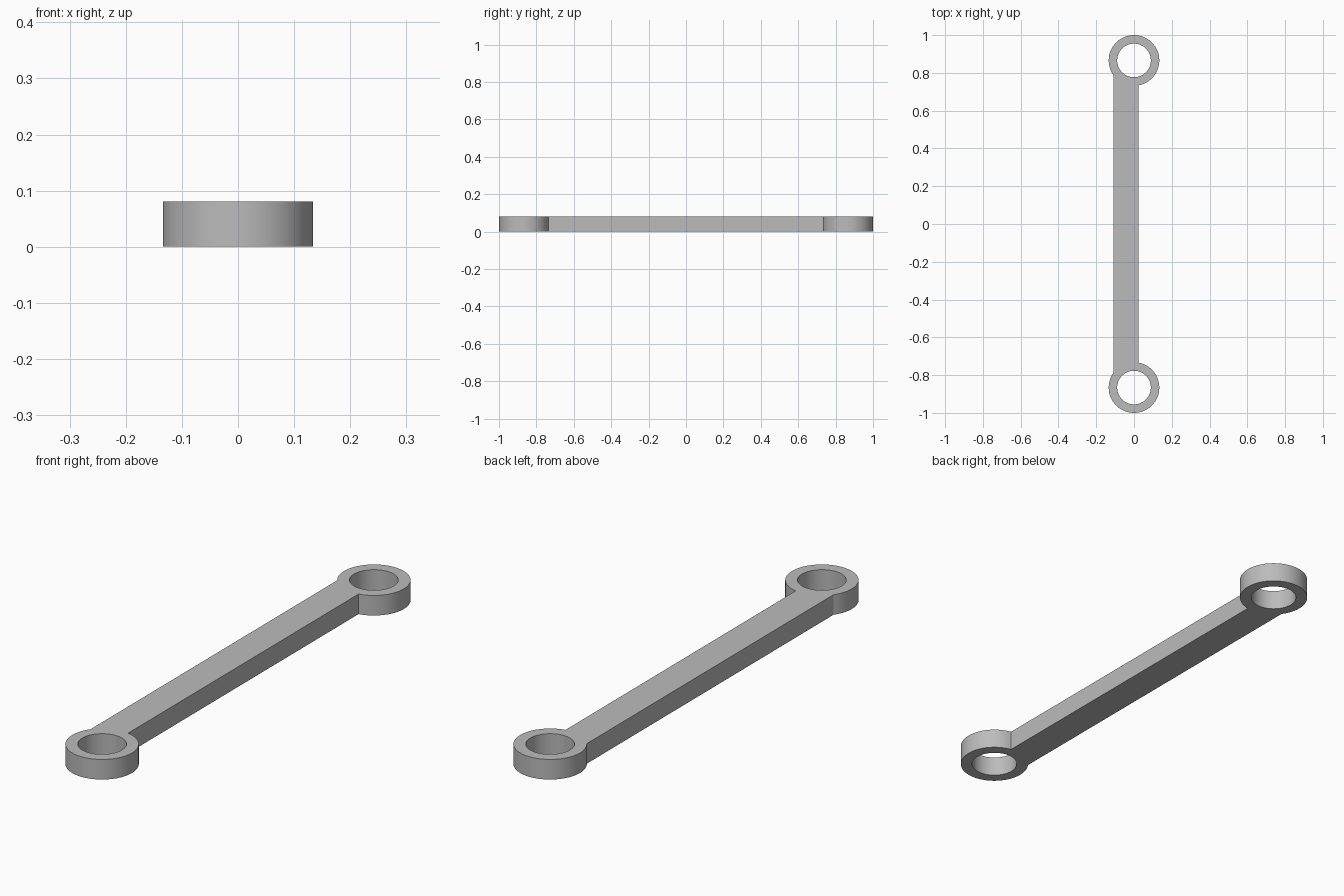
import bpy
import bmesh
from math import acos, asin, cos, pi, sin

cube = bpy.data.objects.get("Cube")
if cube:
    bpy.data.objects.remove(cube, do_unlink=True)

OUTER, INNER = 0.134, 0.089      # eye radii
EYE_Y = 1 - OUTER                # eye centres
BAR_LEFT, BAR_RIGHT = -0.108, 0.024
HEIGHT = 0.081
STEPS = 72


def arc(cy, radius, start, end, steps):
    angles = [start + (end - start) * i / steps for i in range(steps + 1)]
    return [(radius * cos(a), cy + radius * sin(a)) for a in angles]


def add_loop(curve, points):
    spline = curve.splines.new('POLY')
    spline.points.add(len(points) - 1)
    for p, (x, y) in zip(spline.points, points):
        p.co = (x, y, 0, 1)
    spline.use_cyclic_u = True


# Outline: two eyes joined by an offset bar, with a hole through each eye
curve = bpy.data.curves.new("link_outline", 'CURVE')
curve.dimensions = '2D'
curve.fill_mode = 'BOTH'
curve.extrude = HEIGHT / 2

right_angle = acos(BAR_RIGHT / OUTER)
left_angle = acos(BAR_LEFT / OUTER)
back = arc(EYE_Y, OUTER, -right_angle, 2 * pi - left_angle, STEPS)
front = [(x, -y) for x, y in reversed(back)]
add_loop(curve, back + front)
for side in (1, -1):
    add_loop(curve, arc(side * EYE_Y, INNER, 0, 2 * pi, STEPS)[:-1])

outline = bpy.data.objects.new("link_outline", curve)
bpy.context.collection.objects.link(outline)
bpy.context.view_layer.update()

# Solid link arm from the extruded outline
mesh = bpy.data.meshes.new_from_object(
    outline.evaluated_get(bpy.context.evaluated_depsgraph_get()))
bpy.data.objects.remove(outline, do_unlink=True)
bm = bmesh.new()
bm.from_mesh(mesh)
bmesh.ops.remove_doubles(bm, verts=bm.verts, dist=1e-5)
bmesh.ops.recalc_face_normals(bm, faces=bm.faces)
bmesh.ops.translate(bm, verts=bm.verts, vec=(0, 0, HEIGHT / 2))
bm.to_mesh(mesh)
bm.free()
mesh.name = "link_arm"
arm = bpy.data.objects.new("link_arm", mesh)
bpy.context.collection.objects.link(arm)

# Plain grey
grey = bpy.data.materials.new("grey")
grey.use_nodes = True
colour = (0.5, 0.5, 0.5, 1)
grey.diffuse_color = colour
grey.node_tree.nodes["Principled BSDF"].inputs["Base Color"].default_value = colour
mesh.materials.clear()
mesh.materials.append(grey)

bpy.ops.object.select_all(action='DESELECT')
arm.select_set(True)
bpy.context.view_layer.objects.active = arm
bpy.ops.object.shade_smooth_by_angle(angle=pi / 6)
